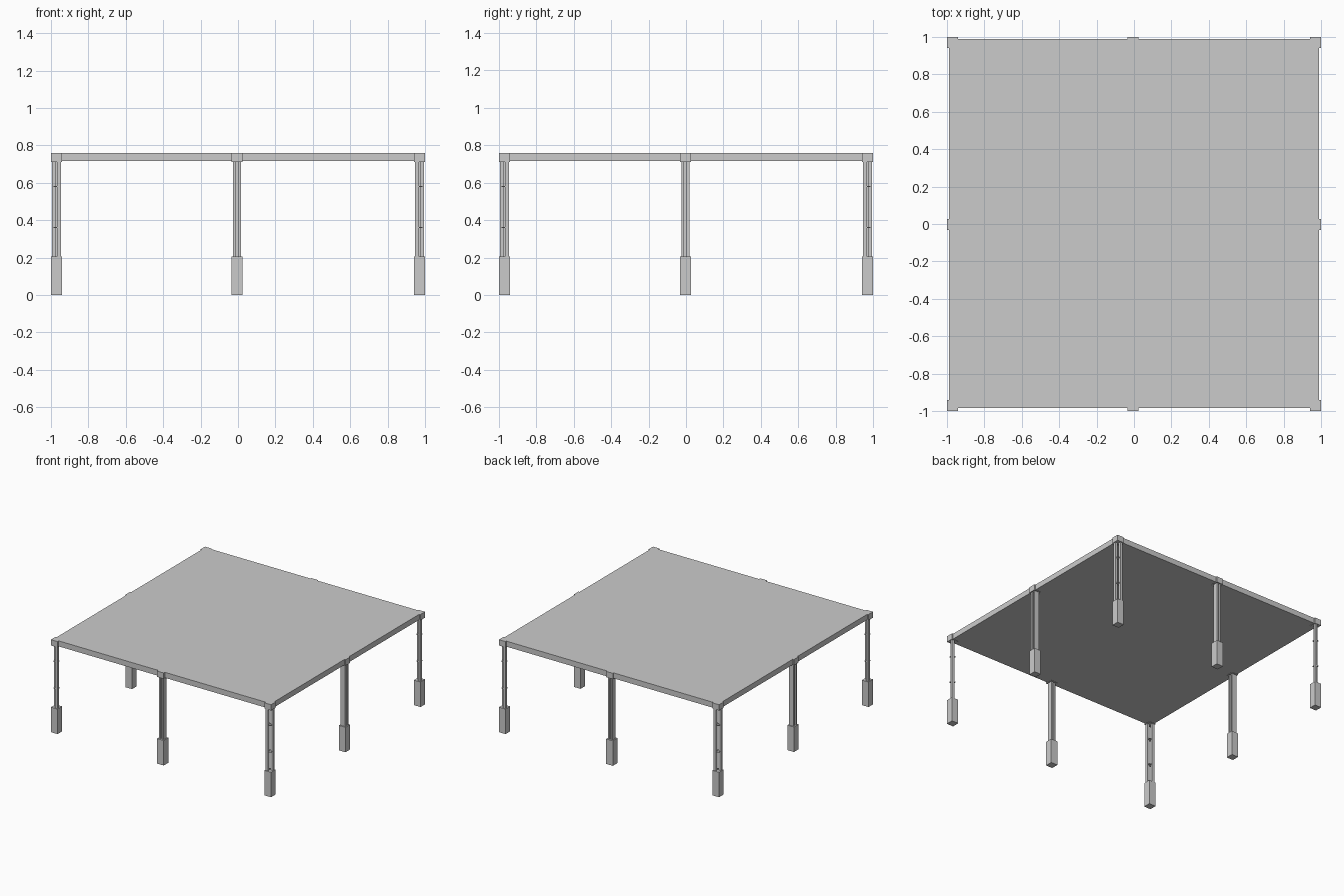
import bpy

if "Cube" in bpy.data.objects:
    bpy.data.objects.remove(bpy.data.objects["Cube"])

def box(name, x0, x1, y0, y1, z0, z1):
    bpy.ops.mesh.primitive_cube_add(size=1, location=((x0+x1)/2, (y0+y1)/2, (z0+z1)/2))
    o = bpy.context.object
    o.name = name
    o.scale = (x1-x0, y1-y0, z1-z0)
    return o

def block(name, x, y, w, d, z0, z1):
    return box(name, x-w/2, x+w/2, y-d/2, y+d/2, z0, z1)

# Flat roof slab
box("roof_slab", -0.99, 0.99, -0.985, 0.99, 0.715, 0.76)

C = 0.97
for sx in (-1, 0, 1):
    for sy in (-1, 0, 1):
        if sx == 0 and sy == 0:
            continue
        x, y = sx*C, sy*C
        if sx == 0: x = -0.005
        if sy == 0: y = -0.003
        # Footing and cap
        block("footing", x, y, 0.06, 0.06, 0, 0.205)
        block("cap", x, y, 0.06, 0.06, 0.712, 0.76)
        if sx and sy:
            # Corner: twin uprights joined by thin tie plates
            for d in (-1, 1):
                block("corner_upright", x+sx*d*0.013, y-sy*d*0.013, 0.021, 0.021, 0.2, 0.715)
            for z in (0.36, 0.58):
                block("tie_plate", x, y, 0.034, 0.034, z-0.003, z+0.003)
        else:
            # Middle: H-section column, web along the roof edge
            for d in (-1, 1):
                if sx == 0:
                    block("column_flange", x+d*0.014, y, 0.014, 0.042, 0.2, 0.715)
                else:
                    block("column_flange", x, y+d*0.014, 0.042, 0.014, 0.2, 0.715)
            block("column_web", x, y, 0.016 if sx else 0.02, 0.02 if sx else 0.016, 0.2, 0.715)
